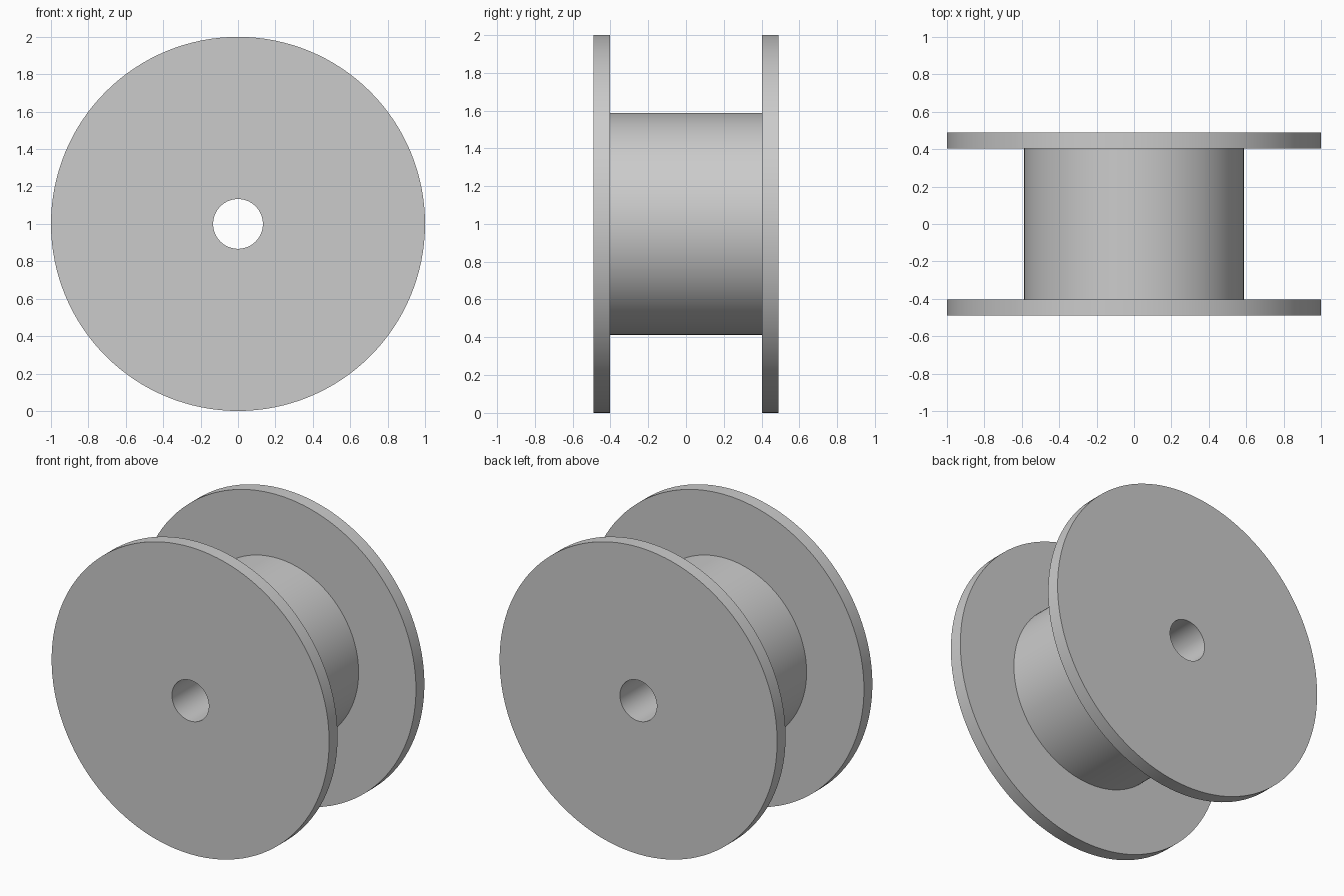
import bpy, bmesh, math

# Remove the default cube
cube = bpy.data.objects.get("Cube")
if cube:
    bpy.data.objects.remove(cube, do_unlink=True)

SIDES = 128
RIM, DRUM, BORE = 1.0, 0.587, 0.133
OUTER, INNER = 0.49, 0.403

grey = bpy.data.materials.new("plain grey")
grey.use_nodes = True
colour = (0.6, 0.6, 0.6, 1)
grey.diffuse_color = colour
grey.node_tree.nodes["Principled BSDF"].inputs["Base Color"].default_value = colour

# Half profile (radius, y), mirrored to close the section from bore to rim
half = [(BORE, OUTER), (RIM, OUTER), (RIM, INNER), (DRUM, INNER)]
profile = half + [(r, -y) for r, y in reversed(half)]

# Spool body: two flanges, drum and through bore turned about the y axis
bm = bmesh.new()
rings = []
for i in range(SIDES):
    a = math.tau * i / SIDES
    rings.append([bm.verts.new((r * math.cos(a), y, 1 + r * math.sin(a)))
                  for r, y in profile])
for i, ring in enumerate(rings):
    following = rings[(i + 1) % SIDES]
    for j in range(len(profile)):
        k = (j + 1) % len(profile)
        bm.faces.new((ring[j], ring[k], following[k], following[j]))
bmesh.ops.recalc_face_normals(bm, faces=bm.faces)
mesh = bpy.data.meshes.new("spool")
bm.to_mesh(mesh)
bm.free()
mesh.materials.append(grey)
spool = bpy.data.objects.new("spool", mesh)
bpy.context.collection.objects.link(spool)

# Smooth round walls, sharp rims
bpy.ops.object.select_all(action="DESELECT")
spool.select_set(True)
bpy.context.view_layer.objects.active = spool
bpy.ops.object.shade_smooth_by_angle(angle=math.radians(30))
